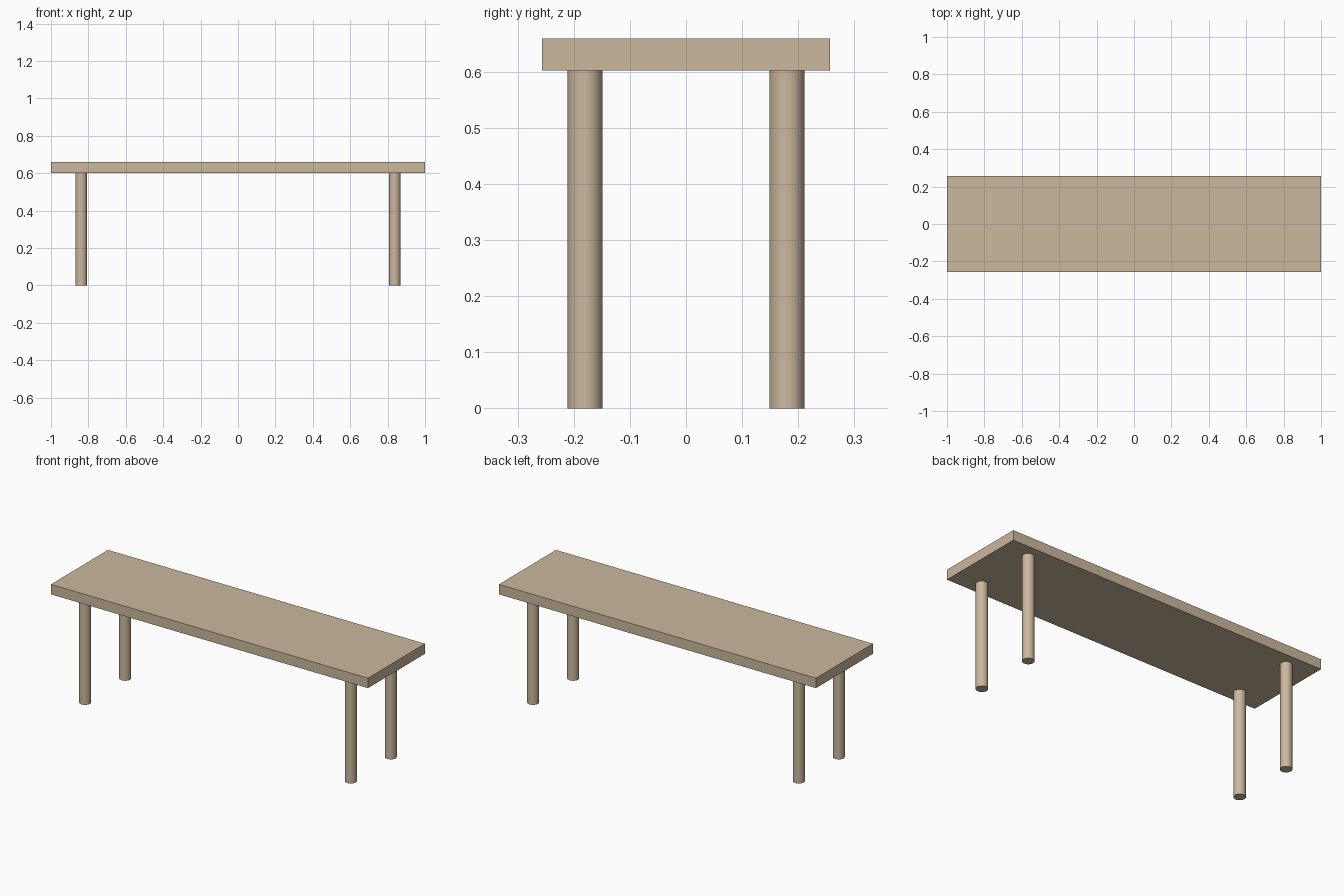
import bpy

if "Cube" in bpy.data.objects:
    bpy.data.objects.remove(bpy.data.objects["Cube"])

TOP_Z, UNDER_Z = 0.659, 0.602
HALF_WIDTH = 0.257
LEG_X, LEG_Y, LEG_R = 0.838, 0.18, 0.031

wood = bpy.data.materials.new("pale_wood")
wood.diffuse_color = (0.60, 0.48, 0.34, 1)
wood.use_nodes = True
wood.node_tree.nodes["Principled BSDF"].inputs["Base Color"].default_value = wood.diffuse_color

# Flat rectangular seat board
bpy.ops.mesh.primitive_cube_add(size=1, location=(0, 0, (TOP_Z + UNDER_Z) / 2))
seat = bpy.context.object
seat.name = "seat"
seat.dimensions = (2, 2 * HALF_WIDTH, TOP_Z - UNDER_Z)
bpy.ops.object.transform_apply(location=False, rotation=False, scale=True)
seat.data.materials.append(wood)


def add_leg(name, x, y):
    bpy.ops.mesh.primitive_cylinder_add(
        vertices=48, radius=LEG_R, depth=UNDER_Z, location=(x, y, UNDER_Z / 2))
    leg = bpy.context.object
    leg.name = name
    leg.data.materials.append(wood)
    bpy.ops.object.shade_smooth_by_angle()


# Four round legs, standing on the floor and meeting the seat underside
for side, sx in (("left", -1), ("right", 1)):
    for end, sy in (("front", -1), ("back", 1)):
        add_leg(f"{end}_{side}_leg", sx * LEG_X, sy * LEG_Y)
